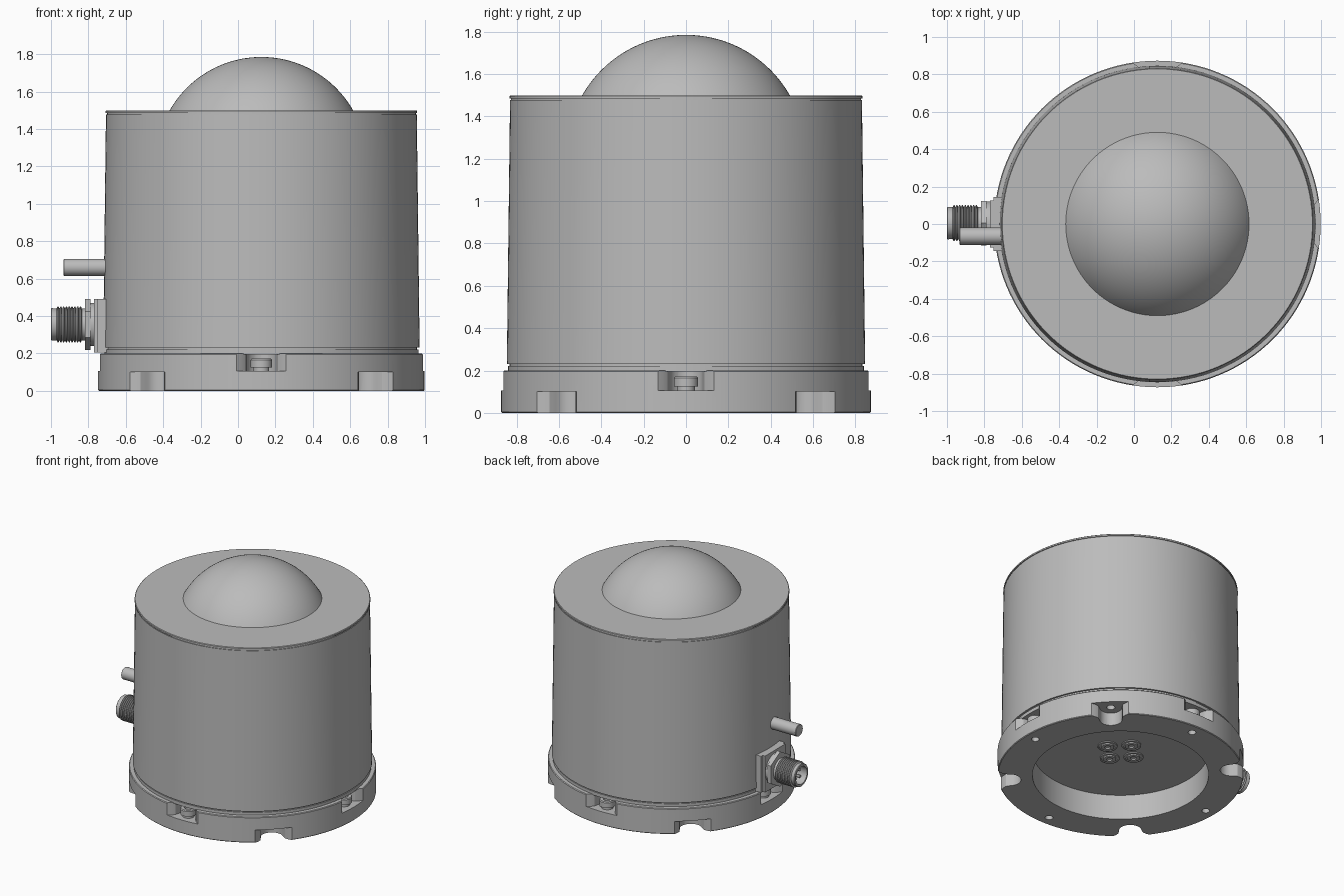
import bpy
import bmesh
from math import sin, cos, pi, radians
from mathutils import Matrix, Vector

cube = bpy.data.objects.get("Cube")
if cube:
    bpy.data.objects.remove(cube, do_unlink=True)

AXIS = Vector((0.125, 0, 0))          # centre line of the housing
TO_RIGHT = Matrix.Rotation(-pi / 2, 4, 'Y')   # turns +z into -x

grey = bpy.data.materials.new("neutral grey")
grey.use_nodes = True
grey.diffuse_color = (0.5, 0.5, 0.5, 1)
grey.node_tree.nodes["Principled BSDF"].inputs["Base Color"].default_value = (0.5, 0.5, 0.5, 1)


def make_object(name, bm, matrix=Matrix(), smooth=True):
    bmesh.ops.remove_doubles(bm, verts=bm.verts, dist=1e-5)
    bmesh.ops.recalc_face_normals(bm, faces=bm.faces)
    bm.transform(matrix)
    mesh = bpy.data.meshes.new(name)
    bm.to_mesh(mesh)
    bm.free()
    mesh.materials.append(grey)
    obj = bpy.data.objects.new(name, mesh)
    bpy.context.collection.objects.link(obj)
    if smooth:
        smooth_object(obj)
    return obj


def smooth_object(obj):
    bpy.ops.object.select_all(action='DESELECT')
    obj.select_set(True)
    bpy.context.view_layer.objects.active = obj
    bpy.ops.object.shade_smooth_by_angle(angle=radians(30))


def lathe(name, profile, matrix=Matrix(), sides=128, closed=False):
    """Turn (radius, height) points about z."""
    bm = bmesh.new()
    rings = []
    for r, z in profile:
        rings.append([bm.verts.new((r * cos(2 * pi * i / sides), r * sin(2 * pi * i / sides), z))
                      for i in range(sides)])
    pairs = list(zip(rings, rings[1:]))
    if closed:
        pairs.append((rings[-1], rings[0]))
    for a, b in pairs:
        for i in range(sides):
            j = (i + 1) % sides
            bm.faces.new((a[i], a[j], b[j], b[i]))
    return make_object(name, bm, matrix)


def add_prism(bm, points, low, high):
    bottom = [bm.verts.new((p.x, p.y, low)) for p in points]
    top = [bm.verts.new((p.x, p.y, high)) for p in points]
    bm.faces.new(bottom[::-1])
    bm.faces.new(top)
    for i in range(len(points)):
        j = (i + 1) % len(points)
        bm.faces.new((bottom[i], bottom[j], top[j], top[i]))


def slot_outline(angle):
    """Round pocket with a flared mouth at the rim."""
    half = [Vector((0.92, 0.155)), Vector((0.862, 0.132)), Vector((0.843, 0.105)), Vector((0.825, 0.088))]
    arc = [Vector((0.79 + 0.08 * cos(a), 0.08 * sin(a)))
           for a in (pi / 2 + pi * k / 14 for k in range(15))]
    pts = half + arc + [Vector((p.x, -p.y)) for p in reversed(half)]
    turn = Matrix.Rotation(angle, 2)
    return [turn @ p for p in pts]


def circle_outline(angle, distance, radius, sides=20):
    centre = Vector((cos(angle), sin(angle))) * distance
    return [centre + Vector((cos(2 * pi * i / sides), sin(2 * pi * i / sides))) * radius
            for i in range(sides)]


def cut(target, bm, name):
    cutter = make_object(name, bm, Matrix.Translation(AXIS), smooth=False)
    cutter.hide_render = True
    mod = target.modifiers.new(name, 'BOOLEAN')
    mod.operation = 'DIFFERENCE'
    mod.solver = 'EXACT'
    mod.object = cutter
    bpy.context.view_layer.objects.active = target
    bpy.ops.object.modifier_apply(modifier=name)
    bpy.data.objects.remove(cutter, do_unlink=True)


centre = Matrix.Translation(AXIS)
quarters = [k * pi / 2 for k in range(4)]

# Housing with seam grooves near the foot and the lid
lathe("housing", [(0, 0.195), (0.84, 0.195), (0.84, 0.222), (0.833, 0.222), (0.833, 0.232),
                  (0.846, 0.232), (0.831, 1.478), (0.826, 1.478), (0.826, 1.485),
                  (0.833, 1.485), (0.833, 1.496), (0.829, 1.5), (0, 1.5)], centre)

# Dome: cap of a sphere
RADIUS, MIDDLE = 0.564, 1.221
start = 0.516
lathe("dome", [(RADIUS * cos(a), MIDDLE + RADIUS * sin(a))
               for a in (start - 0.01 + (pi / 2 - start + 0.01) * k / 24 for k in range(24))]
      + [(0, MIDDLE + RADIUS)], centre)

# Base ring, with screw pockets above and drain slots below
base = lathe("base_ring", [(0.625, 0), (0.868, 0), (0.873, 0.005), (0.873, 0.195),
                           (0.868, 0.2), (0.625, 0.2)], centre, closed=True)
slots = bmesh.new()
holes = bmesh.new()
for q in quarters:
    add_prism(slots, slot_outline(q), 0.105, 0.3)
    add_prism(slots, slot_outline(q + pi / 4), -0.1, 0.1)
    add_prism(holes, circle_outline(q, 0.79, 0.028), -0.1, 0.04)
    add_prism(holes, circle_outline(q + pi / 4, 0.79, 0.03), 0.05, 0.15)
cut(base, slots, "slot_cutter")
cut(base, holes, "hole_cutter")
smooth_object(base)

# Base screws and the four screws inside the recess
for n, q in enumerate(quarters):
    out = Vector((cos(q), sin(q), 0))
    lathe(f"base_screw_{n + 1}",
          [(0, 0.1), (0.042, 0.1), (0.042, 0.125), (0.057, 0.125), (0.057, 0.165),
           (0.052, 0.172), (0.03, 0.172), (0.03, 0.145), (0, 0.145)],
          Matrix.Translation(AXIS + out * 0.79), 32)
    lathe(f"recess_screw_{n + 1}",
          [(0.07, 0.197), (0.07, 0.187), (0.06, 0.187), (0.06, 0.192), (0.045, 0.192),
           (0.045, 0.182), (0.022, 0.182), (0.022, 0.193), (0, 0.193)],
          Matrix.Translation(AXIS + out * 0.12), 32)

# Connector mount on the housing
bm = bmesh.new()
bmesh.ops.create_cube(bm, size=1)
bm.transform(Matrix.Translation((-0.715, 0, 0.348)) @ Matrix.Diagonal((0.11, 0.29, 0.284, 1)))
outer = [e for e in bm.edges if all(v.co.x < -0.72 for v in e.verts)
         and abs(e.verts[0].co.z - e.verts[1].co.z) > 0.1]
bmesh.ops.bevel(bm, geom=outer, offset=0.02, segments=2, affect='EDGES')
make_object("connector_mount", bm)

# Connector nut, threaded shell and pins, turned to point to the right side
plug = Matrix.Translation((-0.7, 0.005, 0.355)) @ TO_RIGHT
lathe("connector_collar", [(0, 0.05), (0.115, 0.05), (0.115, 0.095), (0, 0.095)], plug, 48)
lathe("connector_nut", [(0, 0.088), (0.137, 0.088), (0.137, 0.118), (0, 0.118)], plug, 6)
thread = []
TURNS = 9
for k in range(TURNS):
    z = 0.135 + 0.135 * k / TURNS
    thread += [(0.085, z), (0.097, z + 0.005), (0.097, z + 0.009)]
lathe("connector_shell", [(0, 0.11), (0.085, 0.11)] + thread +
      [(0.085, 0.27), (0.087, 0.296), (0.083, 0.3), (0.068, 0.3), (0.068, 0.21), (0, 0.21)],
      plug, 48)
for n, q in enumerate(quarters):
    lathe(f"connector_pin_{n + 1}", [(0.011, 0.205), (0.011, 0.27), (0, 0.278)],
          plug @ Matrix.Translation((0.036 * cos(q + pi / 4), 0.036 * sin(q + pi / 4), 0)), 12)

# Side rod above the connector
lathe("side_rod", [(0, 0), (0.046, 0), (0.046, 0.247), (0.043, 0.25), (0, 0.25)],
      Matrix.Translation((-0.682, -0.065, 0.66)) @ TO_RIGHT, 32)
